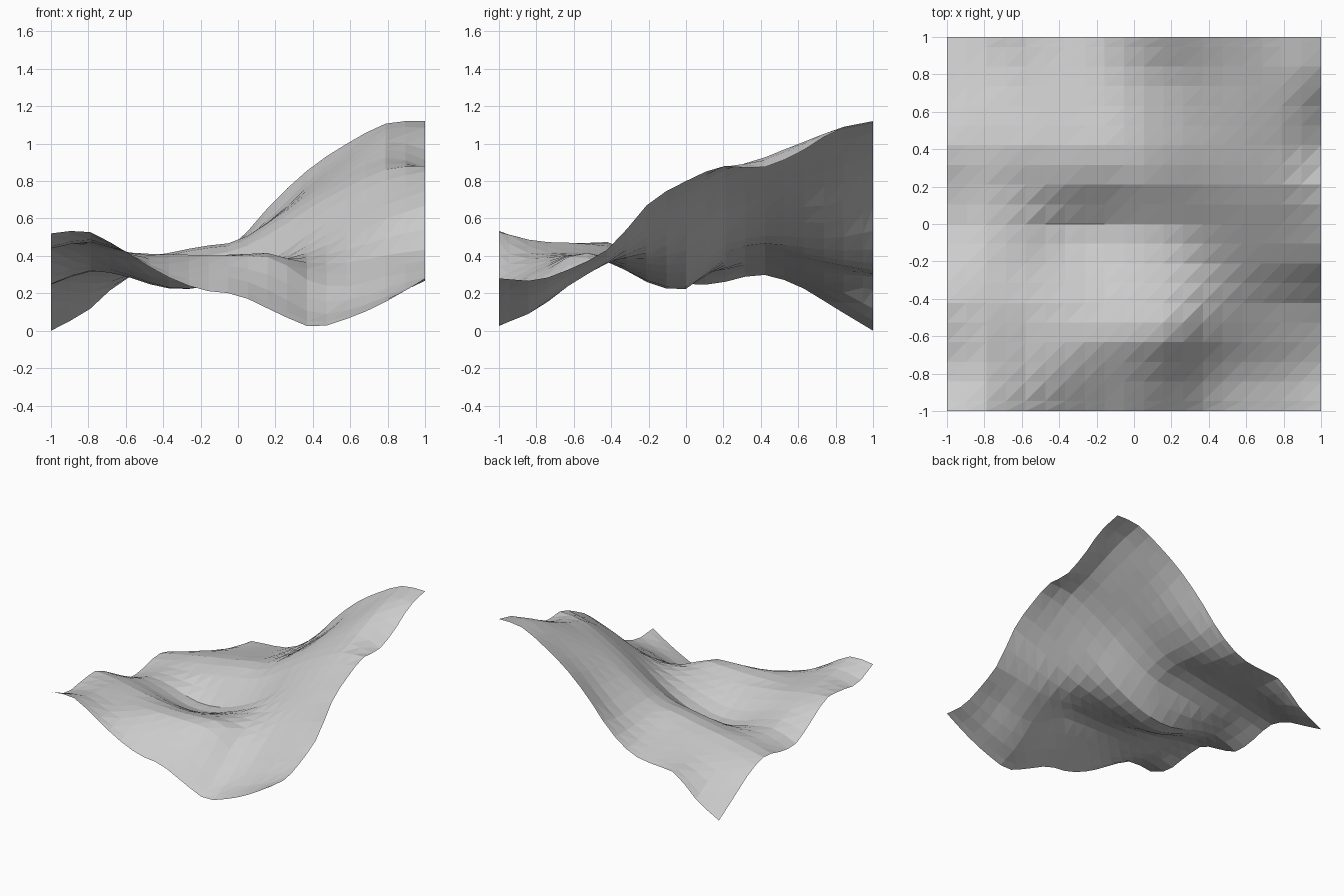
import bpy
import bmesh
from math import floor

cube = bpy.data.objects.get("Cube")
if cube:
    bpy.data.objects.remove(cube, do_unlink=True)

# Ground heights in hundredths, front row to back row, evenly spaced
SURVEY = [
    (52, 53, 42, 30, 22, 19, 10, 2, 7, 16, 28),
    (44, 48, 42, 38, 33, 30, 23, 12, 13, 20, 27),
    (46, 47, 42, 41, 41, 41, 40, 28, 26, 31, 34),
    (47, 45, 41, 38, 36, 37, 39, 37, 38, 42, 45),
    (36, 38, 33, 27, 26, 31, 37, 43, 52, 61, 68),
    (25, 32, 29, 23, 23, 29, 39, 53, 65, 74, 80),
    (26, 32, 33, 36, 39, 43, 53, 66, 77, 86, 88),
    (30, 34, 38, 41, 45, 48, 60, 73, 84, 92, 87),
    (24, 30, 34, 38, 41, 47, 61, 77, 90, 100, 95),
    (12, 22, 30, 34, 37, 46, 62, 81, 95, 107, 107),
    (0, 11, 28, 30, 34, 48, 70, 88, 101, 111, 112),
]


def spline(values, position):
    """Smooth curve through evenly spaced values, position from -1 to 1."""
    last = len(values) - 1
    place = (position + 1) / 2 * last
    i = max(0, min(last - 1, floor(place)))
    t = place - i
    b, c = values[i], values[i + 1]
    a = values[i - 1] if i > 0 else 2 * b - c
    d = values[i + 2] if i + 2 <= last else 2 * c - b
    return b + t / 2 * (c - a + t * (2*a - 5*b + 4*c - d + t * (3*(b - c) + d - a)))


def ground_height(x, y):
    column = [spline(row, x) for row in SURVEY]
    return max(0, spline(column, y) / 100)


def make_material(name, color):
    material = bpy.data.materials.new(name)
    material.use_nodes = True
    material.diffuse_color = color
    for node in material.node_tree.nodes:
        if node.type == 'BSDF_PRINCIPLED':
            node.inputs["Base Color"].default_value = color
    return material


# Terrain sheet: grid lines, with half cells along the front and back borders
CELLS = 19
STEP = 2 / CELLS
xs = [-1 + i * STEP for i in range(CELLS + 1)]
half = CELLS // 2
ys = [-1] + [k * STEP for k in range(-half, half + 1)] + [1]

bm = bmesh.new()
rows = [[bm.verts.new((x, y, ground_height(x, y))) for x in xs] for y in ys]

# Each cell is split along the same diagonal
for front, back in zip(rows, rows[1:]):
    for i in range(CELLS):
        bm.faces.new((front[i], front[i + 1], back[i + 1]))
        bm.faces.new((front[i], back[i + 1], back[i]))

mesh = bpy.data.meshes.new("terrain")
bm.to_mesh(mesh)
bm.free()
mesh.materials.append(make_material("stone_grey", (0.6, 0.6, 0.6, 1)))
terrain = bpy.data.objects.new("terrain", mesh)
bpy.context.collection.objects.link(terrain)
